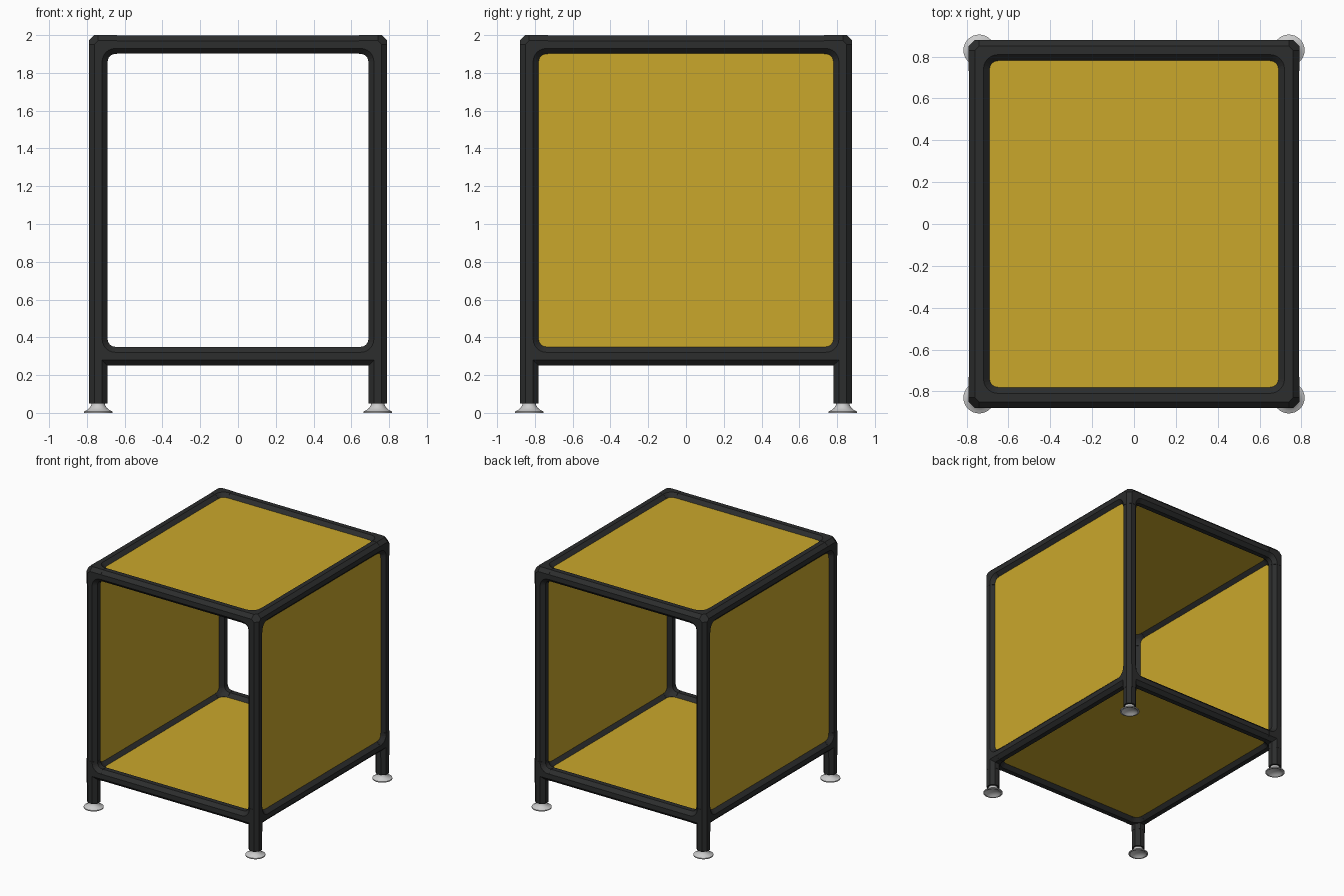
import bpy, bmesh, math
from mathutils import Vector
from itertools import combinations

cube = bpy.data.objects.get("Cube")
if cube:
    bpy.data.objects.remove(cube, do_unlink=True)

# Post centre lines, rail heights and tube sizes
PX, PY, LOW, HIGH = 0.74, 0.83, 0.30, 1.95
TUBE, SLEEVE, REACH, BEND = 0.0485, 0.05, 0.10, 0.09
X, Y, Z = Vector((1, 0, 0)), Vector((0, 1, 0)), Vector((0, 0, 1))


def material(name, colour, roughness):
    mat = bpy.data.materials.new(name)
    mat.use_nodes = True
    mat.diffuse_color = (*colour, 1)
    shader = mat.node_tree.nodes["Principled BSDF"]
    shader.inputs["Base Color"].default_value = (*colour, 1)
    shader.inputs["Roughness"].default_value = roughness
    return mat


black = material("black frame", (0.025, 0.026, 0.026), 0.6)
yellow = material("yellow panel", (0.59, 0.39, 0.024), 0.6)
grey = material("light grey foot", (0.60, 0.60, 0.60), 0.4)


def finish(name, bm, mat):
    bmesh.ops.recalc_face_normals(bm, faces=bm.faces)
    mesh = bpy.data.meshes.new(name)
    bm.to_mesh(mesh)
    bm.free()
    mesh.materials.append(mat)
    obj = bpy.data.objects.new(name, mesh)
    bpy.context.collection.objects.link(obj)
    return obj


def octagon(bm, centre, u, v, r):
    """Eight vertices with flats facing u and v, r from centre to flat."""
    radius = r / math.cos(math.pi / 8)
    angles = [(i + 0.5) * math.pi / 4 for i in range(8)]
    return [bm.verts.new(centre + radius * (math.cos(a) * u + math.sin(a) * v))
            for a in angles]


def skin(bm, rings):
    for a, b in zip(rings, rings[1:]):
        for i in range(8):
            j = (i + 1) % 8
            bm.faces.new((a[i], a[j], b[j], b[i]))
    bm.faces.new(rings[0])
    bm.faces.new(rings[-1])


def straight(bm, a, b, r):
    d = (b - a).normalized()
    u = Vector((abs(d.y) + abs(d.z), abs(d.x), 0))
    v = d.cross(u)
    skin(bm, [octagon(bm, p, u, v, r) for p in (a, b)])


def elbow(bm, c, u, v, r):
    w = u.cross(v)
    rings = []
    for i in range(7):
        t = i / 6 * math.pi / 2
        radial = math.cos(t) * u + math.sin(t) * v
        rings.append(octagon(bm, c + BEND * (u + v - radial), radial, w, r))
    skin(bm, rings)


def tube(name, a, b):
    bm = bmesh.new()
    straight(bm, Vector(a), Vector(b), TUBE)
    finish(name, bm, black)


def joint(name, c, arms, leg=None):
    bm = bmesh.new()
    # Faceted core where the arms meet
    for u, v in ((X, Y), (Y, Z), (Z, X)):
        octagon(bm, c, u, v, SLEEVE)
    bmesh.ops.convex_hull(bm, input=bm.verts[:])
    # Sleeves over the tubes, and rounded inner corners
    for d in arms + ([leg] if leg else []):
        straight(bm, c, c + d * REACH, SLEEVE)
    for u, v in combinations(arms, 2):
        elbow(bm, c, u, v, SLEEVE)
    finish(name, bm, black)


def panel(name, centre, size):
    bm = bmesh.new()
    bmesh.ops.create_cube(bm, size=1)
    for vert in bm.verts:
        vert.co = Vector(centre) + Vector(p * s for p, s in zip(vert.co, size))
    finish(name, bm, yellow)


def foot(name, x, y):
    # Flared, hollow-bottomed glide turned around the post axis
    profile = [(0, 0.06), (0.036, 0.06), (0.036, 0.042), (0.045, 0.027),
               (0.06, 0.015), (0.075, 0.008), (0.075, 0),
               (0.064, 0), (0.05, 0.01), (0.03, 0.02), (0, 0.022)]
    bm = bmesh.new()
    verts = [bm.verts.new((x + r, y, z)) for r, z in profile]
    edges = [bm.edges.new(pair) for pair in zip(verts, verts[1:])]
    bmesh.ops.spin(bm, geom=verts + edges, cent=(x, y, 0), axis=(0, 0, 1),
                   angle=2 * math.pi, steps=32, use_duplicate=False)
    bmesh.ops.remove_doubles(bm, verts=bm.verts, dist=0.0005)
    obj = finish(name, bm, grey)
    bpy.ops.object.select_all(action='DESELECT')
    obj.select_set(True)
    bpy.context.view_layer.objects.active = obj
    bpy.ops.object.shade_smooth_by_angle(angle=math.radians(35))


sides = (("left", 1), ("right", -1))
ends = (("front", -1), ("back", 1))
levels = (("lower", LOW), ("upper", HIGH))

# Horizontal rails
for level, z in levels:
    for end, sy in ends:
        tube(f"{level}_{end}_rail", (-PX, sy * PY, z), (PX, sy * PY, z))
    for side, sx in sides:
        tube(f"{level}_{side}_rail", (sx * PX, -PY, z), (sx * PX, PY, z))

# Posts, corner joints and feet
for side, sx in sides:
    for end, sy in ends:
        x, y = sx * PX, sy * PY
        tube(f"{end}_{side}_post", (x, y, 0.05), (x, y, HIGH))
        foot(f"{end}_{side}_foot", x, y)
        joint(f"lower_{end}_{side}_joint", Vector((x, y, LOW)),
              [-sx * X, -sy * Y, Z], -Z)
        joint(f"upper_{end}_{side}_joint", Vector((x, y, HIGH)),
              [-sx * X, -sy * Y, -Z])

# Panels set into the tubes
THICK = 0.04
for side, sx in sides:
    panel(f"{side}_panel", (sx * PX, 0, (LOW + HIGH) / 2),
          (THICK, 2 * PY - 0.04, HIGH - LOW - 0.04))
for name, z in (("bottom_panel", LOW), ("top_panel", HIGH)):
    panel(name, (0, 0, z), (2 * PX - 0.04, 2 * PY - 0.04, THICK))
